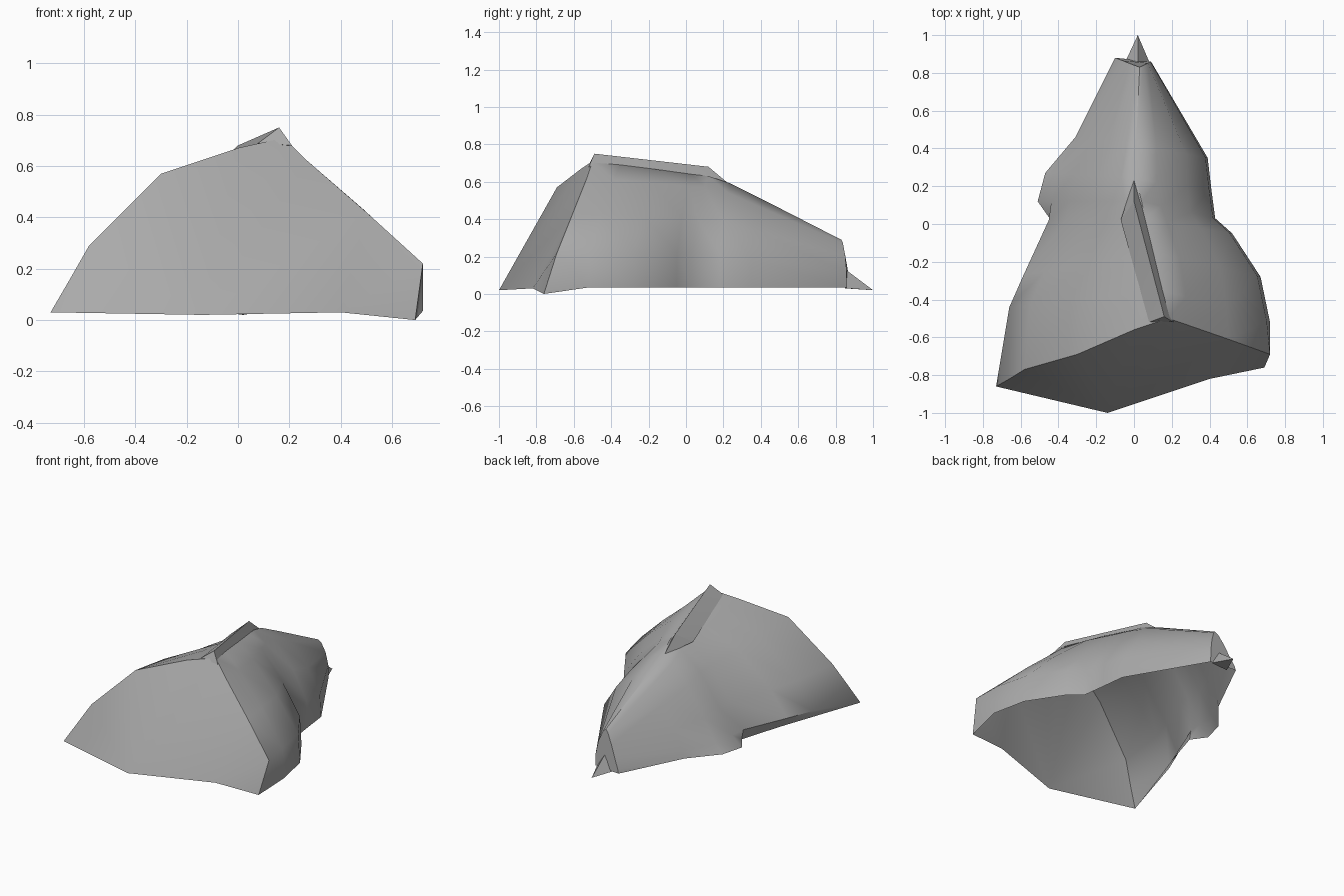
import bpy, bmesh, math

if "Cube" in bpy.data.objects:
    bpy.data.objects.remove(bpy.data.objects["Cube"])

stone = bpy.data.materials.new("stone_grey")
stone.use_nodes = True
GREY = (0.4, 0.4, 0.4, 1)
stone.diffuse_color = GREY
stone.node_tree.nodes["Principled BSDF"].inputs["Base Color"].default_value = GREY


def finish(name, bm, angle):
    bmesh.ops.recalc_face_normals(bm, faces=bm.faces)
    mesh = bpy.data.meshes.new(name)
    bm.to_mesh(mesh)
    bm.free()
    mesh.materials.append(stone)
    obj = bpy.data.objects.new(name, mesh)
    bpy.context.collection.objects.link(obj)
    bpy.ops.object.select_all(action="DESELECT")
    obj.select_set(True)
    bpy.context.view_layer.objects.active = obj
    bpy.ops.object.shade_smooth_by_angle(angle=math.radians(angle))


def hull(name, points):
    bm = bmesh.new()
    for p in points:
        bm.verts.new(p)
    bmesh.ops.convex_hull(bm, input=bm.verts)
    finish(name, bm, 20)


def blend(front, back, t):
    return [(a + (c - a) * t, b + (d - b) * t) for (a, b), (c, d) in zip(front, back)]


# Front rim, from the left foot over the crest to the right foot
RIM = [(-.73, -.86, .03), (-.66, -.82, .15), (-.58, -.77, .29), (-.30, -.69, .57),
       (0, -.56, .67), (.18, -.50, .71), (.27, -.53, .62), (.50, -.61, .42),
       (.72, -.69, .22), (.69, -.76, 0)]
# Body behind the rim: left x y, inset of left foot, right x y, crest x y z
SECTIONS = [
    (-.66, -.44, .07, .72, -.52, .15, -.35, .69),
    (-.59, -.27, .06, .67, -.28, .11, -.15, .665),
    (-.46, .02, .02, .52, -.05, .06, .03, .64),
    (-.45, .12, -.06, .43, .03, .04, .12, .63),
    (-.43, .27, -.04, .41, .18, .01, .24, .59),
    (-.31, .46, 0, .39, .35, .01, .42, .50),
    (-.10, .88, 0, .09, .86, .03, .83, .29),
]
# Flank profiles: share of the way out, share of the height
LEFT_FRONT = [(1, .12), (.86, .40), (.54, .77), (.2, .95)]
LEFT_BACK = [(.95, .1), (.7, .36), (.42, .68), (.16, .92)]
RIGHT_FRONT = [(.22, .88), (.6, .6), (.97, .3), (1, 0)]
RIGHT_BACK = [(.3, .93), (.72, .66), (.97, .32), (1, 0)]
FOOT = .035

bm = bmesh.new()
rings = [[bm.verts.new(p) for p in RIM]]
for i, (lx, ly, inset, rx, ry, cx, cy, cz) in enumerate(SECTIONS):
    def flank(x, y, profile):
        return [bm.verts.new((cx + (x - cx) * s, cy + (y - cy) * s, FOOT + (cz - FOOT) * h))
                for s, h in profile]
    t = i / (len(SECTIONS) - 1)
    foot = bm.verts.new((lx + inset, ly, FOOT))
    crest = bm.verts.new((cx, cy, cz))
    rings.append([foot] + flank(lx, ly, blend(LEFT_FRONT, LEFT_BACK, t)) + [crest]
                 + flank(rx, ry, blend(RIGHT_FRONT, RIGHT_BACK, t)))
for a, b in zip(rings, rings[1:]):
    for j in range(len(a) - 1):
        bm.faces.new((a[j], a[j + 1], b[j + 1], b[j]))
bm.faces.new(rings[-1])

# Sloping front fans out from two foot points; the underside stays open
toe = bm.verts.new((-.14, -1, .02))
heel = bm.verts.new((.40, -.82, .03))
rim = rings[0]
split = len(rim) - 3
for j in range(len(rim) - 1):
    bm.faces.new((toe if j < split else heel, rim[j], rim[j + 1]))
bm.faces.new((toe, rim[split], heel))
finish("rock_body", bm, 50)

# Raised crest with a steep right side
hull("ridge_crest", [(.16, -.49, .75), (.21, -.52, .68), (.08, -.52, .69),
                     (0, .12, .68), (.05, .09, .62), (-.07, .02, .61), (0, .24, .58)])

# Small spur at the back
hull("tail_spur", [(-.05, .85, .03), (.08, .86, .03), (.02, .84, .14), (.02, 1, .02)])
